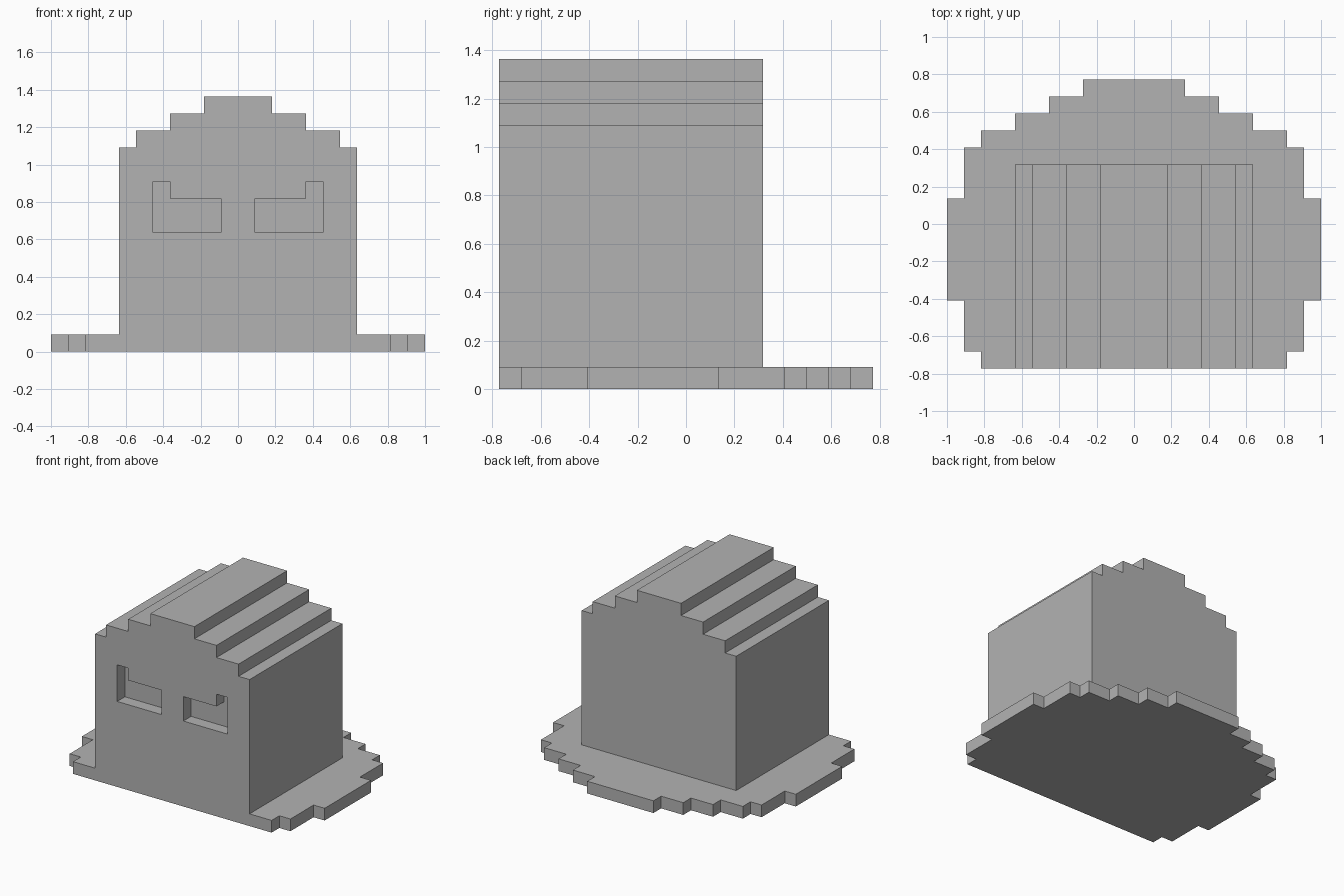
import bpy
import bmesh
from mathutils import Vector

U = 1 / 11          # edge length of one block
FRONT = -8.5        # front plane, in blocks

cube = bpy.data.objects.get("Cube")
if cube:
    bpy.data.objects.remove(cube, do_unlink=True)

grey = bpy.data.materials.new("plain grey")
grey.use_nodes = True
grey.diffuse_color = (0.45, 0.45, 0.45, 1)
grey.node_tree.nodes["Principled BSDF"].inputs["Base Color"].default_value = grey.diffuse_color


def extrude(name, outline, direction):
    """Extrude a closed outline of 3D points (in blocks) along a direction."""
    bm = bmesh.new()
    face = bm.faces.new([bm.verts.new(Vector(p) * U) for p in outline])
    new = bmesh.ops.extrude_face_region(bm, geom=[face])["geom"]
    moved = [g for g in new if isinstance(g, bmesh.types.BMVert)]
    bmesh.ops.translate(bm, verts=moved, vec=Vector(direction) * U)
    bmesh.ops.recalc_face_normals(bm, faces=bm.faces[:])
    mesh = bpy.data.meshes.new(name)
    bm.to_mesh(mesh)
    bm.free()
    mesh.materials.append(grey)
    obj = bpy.data.objects.new(name, mesh)
    bpy.context.collection.objects.link(obj)
    return obj


def stepped(start, rows):
    """Symmetric staircase outline from (half width, end level) rows."""
    side = []
    for half, end in rows:
        side += [(half, start), (half, end)]
        start = end
    return side + [(-a, b) for a, b in reversed(side)]


# Rounded, stepped base slab with a straight front edge
plan = stepped(FRONT, [(9, -7.5), (10, -4.5), (11, 1.5), (10, 4.5),
                       (9, 5.5), (7, 6.5), (5, 7.5), (3, 8.5)])
extrude("base_slab", [(x, y, 0) for x, y in plan], (0, 0, 1))

# Body with a stepped roof
arch = stepped(1, [(7, 12), (6, 13), (4, 14), (2, 15)])
body = extrude("body", [(x, FRONT, z) for x, z in arch], (0, 12, 0))

# Eye recesses, one block deep, with a raised outer corner
eye = [(1, 7), (5, 7), (5, 10), (4, 10), (4, 9), (1, 9)]
for side, sign in (("left", 1), ("right", -1)):
    cutter = extrude(side + "_eye_cutter",
                     [(sign * x, FRONT - 1, z) for x, z in eye], (0, 2, 0))
    cutter.hide_render = True
    cut = body.modifiers.new(side + "_eye", "BOOLEAN")
    cut.operation = "DIFFERENCE"
    cut.solver = "EXACT"
    cut.object = cutter
    bpy.context.view_layer.objects.active = body
    bpy.ops.object.modifier_apply(modifier=cut.name)
    bpy.data.objects.remove(cutter, do_unlink=True)
